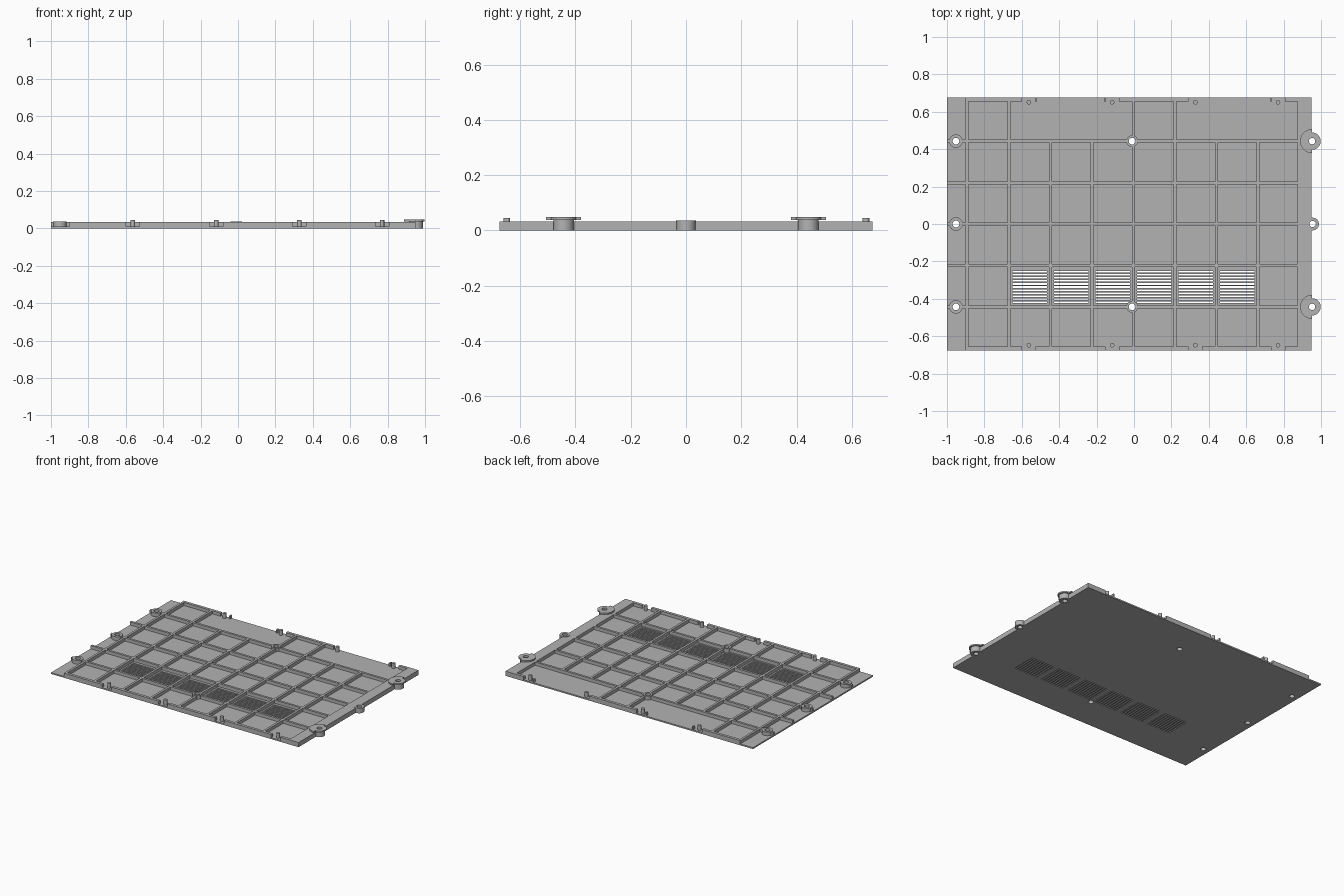
import bpy, bmesh, math
from mathutils import Matrix, Vector

if "Cube" in bpy.data.objects:
    bpy.data.objects.remove(bpy.data.objects["Cube"])

grey = bpy.data.materials.new("light_grey")
grey.diffuse_color = (0.45, 0.45, 0.45, 1)
grey.use_nodes = True
grey.node_tree.nodes["Principled BSDF"].inputs["Base Color"].default_value = grey.diffuse_color

FLOOR, RIM = 0.010, 0.033
RIB = 0.008                      # half rib width


def make(name, bm):
    bmesh.ops.recalc_face_normals(bm, faces=bm.faces[:])
    me = bpy.data.meshes.new(name)
    bm.to_mesh(me)
    bm.free()
    ob = bpy.data.objects.new(name, me)
    bpy.context.collection.objects.link(ob)
    me.materials.append(grey)
    return ob


def box(bm, x0, x1, y0, y1, z0, z1):
    m = Matrix.Translation(((x0 + x1) / 2, (y0 + y1) / 2, (z0 + z1) / 2))
    bmesh.ops.create_cube(bm, size=1, matrix=m @ Matrix.Diagonal((x1 - x0, y1 - y0, z1 - z0, 1)))


def cylinder(bm, x, y, r, z0, z1, n=24):
    bmesh.ops.create_cone(bm, cap_ends=True, segments=n, radius1=r, radius2=r, depth=z1 - z0,
                          matrix=Matrix.Translation((x, y, (z0 + z1) / 2)))


def tube(bm, x, y, outer, hole, z0, z1):
    """Ring made of an outer outline of (angle, radius) pairs around a round hole."""
    rings = []
    for a, r in outer:
        d = Vector((math.cos(a), math.sin(a), 0))
        c = Vector((x, y, 0))
        rings.append([bm.verts.new(c + d * rr + Vector((0, 0, z)))
                      for rr, z in ((hole, z0), (r, z0), (r, z1), (hole, z1))])
    for i, p in enumerate(rings):
        q = rings[(i + 1) % len(rings)]
        for k in range(4):
            j = (k + 1) % 4
            if len({tuple(v.co) for v in (p[k], q[k], q[j], p[j])}) > 2:
                bm.faces.new((p[k], q[k], q[j], p[j]))
    bmesh.ops.remove_doubles(bm, verts=bm.verts[:], dist=1e-6)


def circle(r, n=32):
    return [(2 * math.pi * i / n, r) for i in range(n)]


def cut(target, cutter):
    mod = target.modifiers.new("cut", 'BOOLEAN')
    mod.operation, mod.object, mod.solver = 'DIFFERENCE', cutter, 'EXACT'
    mod.use_self = True
    bpy.context.view_layer.objects.active = target
    bpy.ops.object.modifier_apply(modifier=mod.name)
    bpy.data.objects.remove(cutter)


# Cover slab
bm = bmesh.new()
box(bm, -1, 0.95, -0.675, 0.675, 0, RIM)
cover = make("cover_panel", bm)

# Pockets between the ribs
xs = [-0.892, -0.668, -0.446, -0.224, -0.002, 0.22, 0.442, 0.664, 0.882]
ys = [-0.663, -0.443, -0.223, 0, 0.22, 0.443, 0.663]
pins = [-0.562, -0.117, 0.328, 0.77]
bm = bmesh.new()
for j in range(6):
    top_row = j == 5
    cols = [0, 1, 4, 5, 8] if top_row else range(9)
    cols = list(cols)
    for a, b in zip(cols, cols[1:]):
        box(bm, xs[a] + RIB, xs[b] - RIB, ys[j] + RIB, ys[j + 1] - RIB, FLOOR, 0.1)
# Low ledge along the left edge, crossed by rib stubs
ledge = [-0.75] + ys[1:-1] + [0.75]
for a, b in zip(ledge, ledge[1:]):
    box(bm, -1.1, -0.90, a + RIB, b - RIB, FLOOR, 0.1)
# Rim openings at the front pins and at the rear
for x in pins:
    box(bm, x - 0.036, x + 0.036, -0.75, -0.648, FLOOR, 0.1)
for a, b in ((0, 1), (2, 3)):
    box(bm, pins[a] - 0.036, pins[b] + 0.036, 0.648, 0.75, FLOOR, 0.1)
cut(cover, make("pocket_cutter", bm))

# Vent slots and screw holes
left = [(-0.952, y) for y in (-0.443, 0, 0.443)]
middle = [(-0.01, y) for y in (-0.443, 0.443)]
right = [(0.952, y) for y in (-0.443, 0.443)]
bm = bmesh.new()
for i in range(1, 7):
    for k in range(11):
        y = -0.419 + k * 0.0164
        box(bm, xs[i] + 0.019, xs[i + 1] - 0.019, y - 0.0043, y + 0.0043, -0.1, 0.1)
for x, y in left + middle:
    cylinder(bm, x, y, 0.018, -0.1, 0.1)
for x, y in right:
    cylinder(bm, x, y, 0.030, -0.1, 0.1, 32)
cylinder(bm, 0.955, 0, 0.025, -0.1, 0.1, 32)
cut(cover, make("hole_cutter", bm))

# Screw bosses
bm = bmesh.new()
for x, y in left:
    tube(bm, x, y, circle(0.036), 0.018, 0.002, 0.036)
make("left_bosses", bm)
bm = bmesh.new()
for x, y in middle:
    tube(bm, x, y, circle(0.031), 0.018, 0.002, 0.037)
make("middle_bosses", bm)
bm = bmesh.new()
tube(bm, 0.955, 0, circle(0.034), 0.017, 0.0005, 0.036)
make("right_centre_boss", bm)

# Right corner bosses with a stepped flange on top
bm = bmesh.new()
n = 20
flange = [(math.pi * (i / n - 0.5), 0.046) for i in range(n + 1)]
flange += [(math.pi * (i / n + 0.5), 0.064) for i in range(n + 1)]
for x, y in right:
    tube(bm, x, y, circle(0.037), 0.017, 0.0005, 0.040)
    tube(bm, x, y, flange, 0.017, 0.038, 0.048)
make("right_corner_bosses", bm)

# Locating pins along front and rear
bm = bmesh.new()
for x in pins:
    for y in (-0.648, 0.651):
        cylinder(bm, x, y, 0.012, 0.005, 0.045, 16)
make("locating_pins", bm)

# Thin nubs beside the rear pins
bm = bmesh.new()
for x in (pins[0] + 0.038, pins[1] - 0.038, pins[3] - 0.036):
    box(bm, x - 0.005, x + 0.005, 0.655, 0.675, 0.005, RIM)
make("rear_nubs", bm)

# Smooth the round parts, keep edges sharp
for ob in bpy.context.scene.objects:
    ob.select_set(True)
bpy.context.view_layer.objects.active = cover
bpy.ops.object.shade_smooth_by_angle(angle=math.radians(30))
